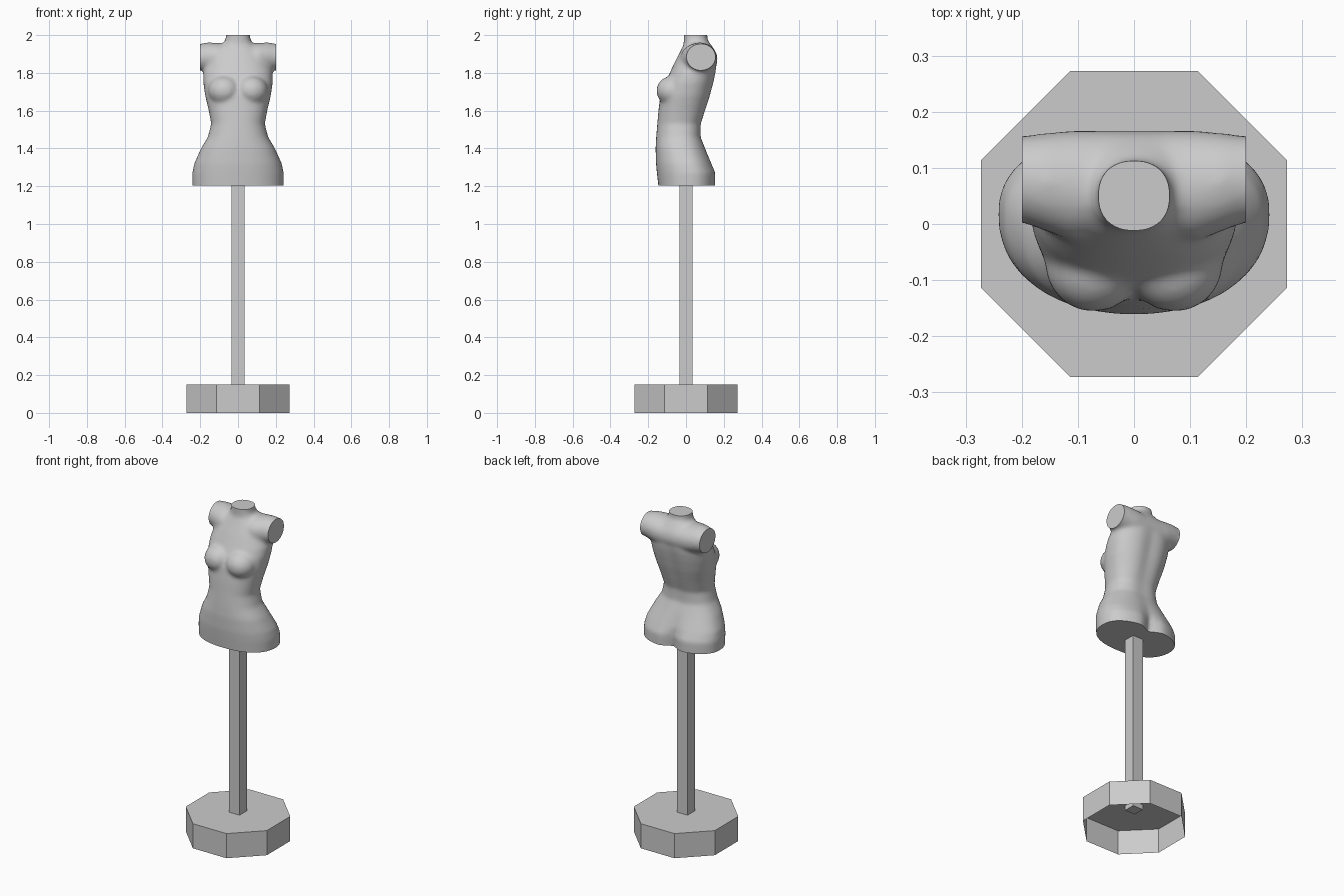
import bpy, bmesh, math
from mathutils import Vector

if "Cube" in bpy.data.objects:
    bpy.data.objects.remove(bpy.data.objects["Cube"])


def make_object(name, bm):
    bmesh.ops.recalc_face_normals(bm, faces=bm.faces)
    mesh = bpy.data.meshes.new(name)
    bm.to_mesh(mesh)
    bm.free()
    obj = bpy.data.objects.new(name, mesh)
    bpy.context.collection.objects.link(obj)
    return obj


def loft(bm, sections):
    rings = [[bm.verts.new(p) for p in s] for s in sections]
    n = len(rings[0])
    for a, b in zip(rings, rings[1:]):
        for i in range(n):
            j = (i + 1) % n
            bm.faces.new((a[i], a[j], b[j], b[i]))
    bm.faces.new(rings[0][::-1])
    bm.faces.new(rings[-1])


def body_ring(z, half_w, front, back, mid, groove, n=48):
    # Rounded-box outline with an optional hollow along the spine
    pts = []
    for i in range(n):
        a = 2 * math.pi * i / n
        c, s = math.cos(a), math.sin(a)
        e = 2 / 2.3
        x = half_w * math.copysign(abs(c) ** e, c)
        depth = (back - mid) if s > 0 else (mid - front)
        y = mid + depth * math.copysign(abs(s) ** e, s)
        if s > 0:
            y -= groove * math.exp(-(x / 0.045) ** 2)
        pts.append((x, y, z))
    return pts


def arm_ring(x, cy, cz, ry, rz, n=32):
    return [(x, cy + ry * math.cos(2 * math.pi * i / n),
             cz + rz * math.sin(2 * math.pi * i / n)) for i in range(n)]


# Base: octagonal tray, open underneath
bm = bmesh.new()
r = 0.273 / math.cos(math.pi / 8)
ring = [(r * math.cos(math.pi * (i + 0.5) / 4), r * math.sin(math.pi * (i + 0.5) / 4)) for i in range(8)]
low = [bm.verts.new((x, y, 0)) for x, y in ring]
top = [bm.verts.new((x, y, 0.15)) for x, y in ring]
for i in range(8):
    j = (i + 1) % 8
    bm.faces.new((low[i], low[j], top[j], top[i]))
bm.faces.new(top)
make_object("base", bm)

# Pole: square post
bm = bmesh.new()
bmesh.ops.create_cube(bm, size=1)
bmesh.ops.scale(bm, vec=(0.07, 0.07, 1.10), verts=bm.verts)
bmesh.ops.translate(bm, vec=(0, 0, 0.67), verts=bm.verts)
make_object("pole", bm)

# Torso: z, half width, front y, back y, y of widest point, spine groove
profile = [
    (1.10, 0.235, -0.140, 0.160, 0.02, 0.045),
    (1.20, 0.241, -0.146, 0.163, 0.02, 0.045),
    (1.27, 0.242, -0.154, 0.163, 0.02, 0.035),
    (1.32, 0.232, -0.159, 0.140, 0.01, 0.015),
    (1.40, 0.196, -0.161, 0.105, -0.02, 0.005),
    (1.46, 0.160, -0.158, 0.082, -0.03, 0.006),
    (1.53, 0.142, -0.152, 0.084, -0.03, 0.008),
    (1.60, 0.155, -0.146, 0.108, -0.02, 0.010),
    (1.68, 0.174, -0.136, 0.134, 0.00, 0.012),
    (1.75, 0.184, -0.110, 0.152, 0.02, 0.012),
    (1.80, 0.184, -0.086, 0.162, 0.04, 0.010),
    (1.86, 0.165, -0.058, 0.168, 0.06, 0.008),
    (1.91, 0.130, -0.032, 0.162, 0.06, 0.004),
    (1.95, 0.085, -0.012, 0.132, 0.06, 0.0),
    (1.975, 0.065, -0.012, 0.113, 0.05, 0.0),
    (2.06, 0.062, -0.013, 0.113, 0.05, 0.0),
]
bm = bmesh.new()
loft(bm, [body_ring(*p) for p in profile])

# Shoulders run across the top and become the arm stubs
half = [(0.05, 0.07, 1.870, 0.097, 0.085), (0.11, 0.068, 1.874, 0.099, 0.085),
        (0.16, 0.075, 1.882, 0.087, 0.079), (0.20, 0.080, 1.884, 0.077, 0.070),
        (0.27, 0.080, 1.884, 0.077, 0.069)]
loft(bm, [arm_ring(-h[0], *h[1:]) for h in half[::-1]] + [arm_ring(*h) for h in half])

# Bust
for side in (-1, 1):
    g = bmesh.ops.create_uvsphere(bm, u_segments=32, v_segments=16, radius=1)["verts"]
    bmesh.ops.scale(bm, vec=(0.087, 0.087, 0.080), verts=g)
    bmesh.ops.translate(bm, vec=(side * 0.072, -0.070, 1.705), verts=g)

raw = make_object("torso_blocks", bm)

# Fuse and soften the volumes
remesh = raw.modifiers.new("fuse", "REMESH")
remesh.mode = "VOXEL"
remesh.voxel_size = 0.010
soften = raw.modifiers.new("soften", "SMOOTH")
soften.factor = 0.5
soften.iterations = 10
dg = bpy.context.evaluated_depsgraph_get()
fused = bpy.data.meshes.new_from_object(raw.evaluated_get(dg))
bpy.data.objects.remove(raw)

# Slice flat ends at the hips, neck and arms
bm = bmesh.new()
bm.from_mesh(fused)


def slice_off(co, no, min_z):
    faces = [f for f in bm.faces if f.calc_center_median().z > min_z]
    edges = {e for f in faces for e in f.edges}
    verts = {v for f in faces for v in f.verts}
    bmesh.ops.bisect_plane(bm, geom=list(verts) + list(edges) + faces, plane_co=Vector(co),
                           plane_no=Vector(no), clear_outer=True)
    bmesh.ops.holes_fill(bm, edges=[e for e in bm.edges if e.is_boundary], sides=0)


slice_off((0, 0, 1.205), (0, 0, -1), 0)
slice_off((0, 0, 2.0), (0, 0, 1), 1.6)
slice_off((0.2, 0, 0), (1, 0, 0), 1.6)
slice_off((-0.2, 0, 0), (-1, 0, 0), 1.6)
torso = make_object("torso", bm)
torso.data.shade_smooth()
torso.data.set_sharp_from_angle(angle=math.radians(40))
